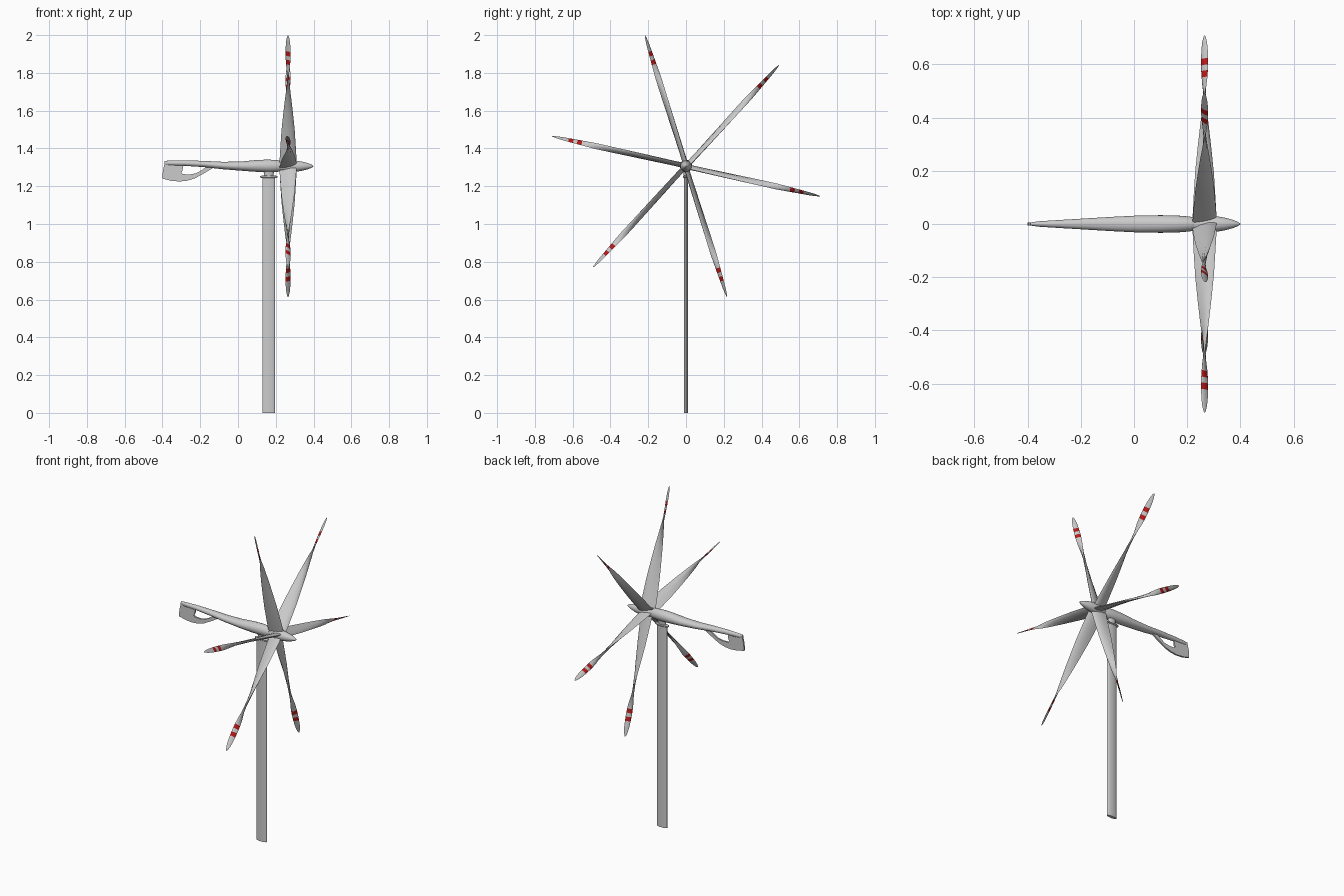
import bpy, bmesh, math
from mathutils import Vector

red = bpy.data.materials.new("red_stripe")
red.diffuse_color = (0.5, 0.01, 0.01, 1)
grey = bpy.data.materials.new("plain_grey")
grey.diffuse_color = (0.6, 0.6, 0.6, 1)


def loft(name, rings, smooth=35, red_spans=()):
    """Skin closed rings of equal point count and cap both ends."""
    bm = bmesh.new()
    loops = [[bm.verts.new(p) for p in ring] for ring in rings]
    n = len(loops[0])
    for k in range(len(loops) - 1):
        a, b = loops[k], loops[k + 1]
        for i in range(n):
            j = (i + 1) % n
            f = bm.faces.new((a[i], a[j], b[j], b[i]))
            f.material_index = 1 if k in red_spans else 0
    bm.faces.new(loops[0][::-1])
    bm.faces.new(loops[-1])
    bmesh.ops.recalc_face_normals(bm, faces=bm.faces)
    me = bpy.data.meshes.new(name)
    bm.to_mesh(me)
    bm.free()
    ob = bpy.data.objects.new(name, me)
    bpy.context.collection.objects.link(ob)
    if red_spans:
        me.materials.append(grey)
        me.materials.append(red)
    if smooth:
        bpy.ops.object.select_all(action='DESELECT')
        ob.select_set(True)
        bpy.context.view_layer.objects.active = ob
        bpy.ops.object.shade_smooth_by_angle(angle=math.radians(smooth))
    return ob


def oval(n=20):
    return [(math.cos(2 * math.pi * i / n), math.sin(2 * math.pi * i / n)) for i in range(n)]


def upright(name, cx, levels):
    """Vertical oval column; levels are (z, half x, half y)."""
    return loft(name, [[(cx + c * rx, s * ry, z) for c, s in oval(28)] for z, rx, ry in levels])


def along_x(name, stations):
    """Body along x; stations are (x, half width, bottom z, top z)."""
    return loft(name, [[(x, c * w, (lo + hi) / 2 + s * (hi - lo) / 2) for c, s in oval()]
                       for x, w, lo, hi in stations])


# Tower, collar and neck
upright("tower", 0.163, [(0, 0.034, 0.010), (1.25, 0.034, 0.010)])
upright("tower_collar", 0.163, [(1.243, 0.036, 0.011), (1.247, 0.047, 0.016),
                                (1.253, 0.047, 0.016), (1.256, 0.036, 0.011)])
upright("tower_neck", 0.163, [(1.25, 0.025, 0.012), (1.29, 0.028, 0.016)])

# Nacelle with long tail boom
along_x("nacelle", [
    (-0.388, 0.006, 1.314, 1.334), (-0.36, 0.010, 1.310, 1.336), (-0.28, 0.015, 1.308, 1.337),
    (-0.18, 0.021, 1.301, 1.334), (-0.08, 0.027, 1.290, 1.329), (0.02, 0.032, 1.282, 1.331),
    (0.10, 0.033, 1.276, 1.339), (0.16, 0.032, 1.274, 1.341), (0.21, 0.028, 1.276, 1.338),
    (0.225, 0.024, 1.281, 1.333)])

# Rotor nose
HUB_X, HUB_Z = 0.265, 1.306
along_x("spinner", [(x, r, HUB_Z - r, HUB_Z + r) for x, r in [
    (0.222, 0.022), (0.24, 0.027), (0.27, 0.030), (0.31, 0.029), (0.34, 0.024),
    (0.37, 0.016), (0.39, 0.008), (0.40, 0.001)]])

# Tail fin, a thin curved plate hanging from the boom
fin = [(-0.388, 1.322), (-0.398, 1.28), (-0.40, 1.240), (-0.355, 1.229), (-0.31, 1.225),
       (-0.27, 1.229), (-0.23, 1.241), (-0.18, 1.268), (-0.13, 1.298), (-0.16, 1.310),
       (-0.19, 1.286), (-0.22, 1.269), (-0.255, 1.262), (-0.292, 1.264), (-0.300, 1.272),
       (-0.293, 1.285), (-0.29, 1.318)]
loft("tail_fin", [[(x, y, z) for x, z in fin] for y in (-0.005, 0.005)], smooth=0)

# Twisted blades: (radius, chord along x, chord along rotation, thickness)
sections = [
    (0.015, 0.090, -0.022, 0.022), (0.05, 0.088, -0.022, 0.022), (0.12, 0.080, -0.024, 0.020),
    (0.20, 0.070, -0.026, 0.018), (0.30, 0.050, -0.028, 0.016), (0.38, 0.032, -0.030, 0.014),
    (0.44, 0.016, -0.031, 0.012), (0.49, 0.002, -0.031, 0.011), (0.53, -0.014, -0.028, 0.010),
    (0.565, -0.022, -0.025, 0.009), (0.590, -0.025, -0.023, 0.008), (0.612, -0.026, -0.021, 0.008),
    (0.637, -0.026, -0.019, 0.007), (0.67, -0.024, -0.016, 0.006), (0.70, -0.018, -0.011, 0.004),
    (0.717, -0.010, -0.006, 0.003), (0.726, -0.003, -0.002, 0.001)]
foil = [(0.5, 0), (0.42, 0.24), (0.2, 0.48), (-0.15, 0.4), (-0.5, 0),
        (-0.15, -0.4), (0.2, -0.48), (0.42, -0.24)]
for k in range(6):
    ang = math.radians(107.4 + 60 * k)
    radial = Vector((0, math.cos(ang), math.sin(ang)))
    tang = Vector((0, -math.sin(ang), math.cos(ang)))
    rings = []
    for r, cx, ct, th in sections:
        chord = Vector((cx, 0, 0)) + tang * ct
        across = radial.cross(chord).normalized()
        mid = Vector((HUB_X, 0, HUB_Z)) + radial * r
        rings.append([mid + chord * u + across * (v * th) for u, v in foil])
    loft(f"blade_{k + 1}", rings, red_spans=(9, 11))
